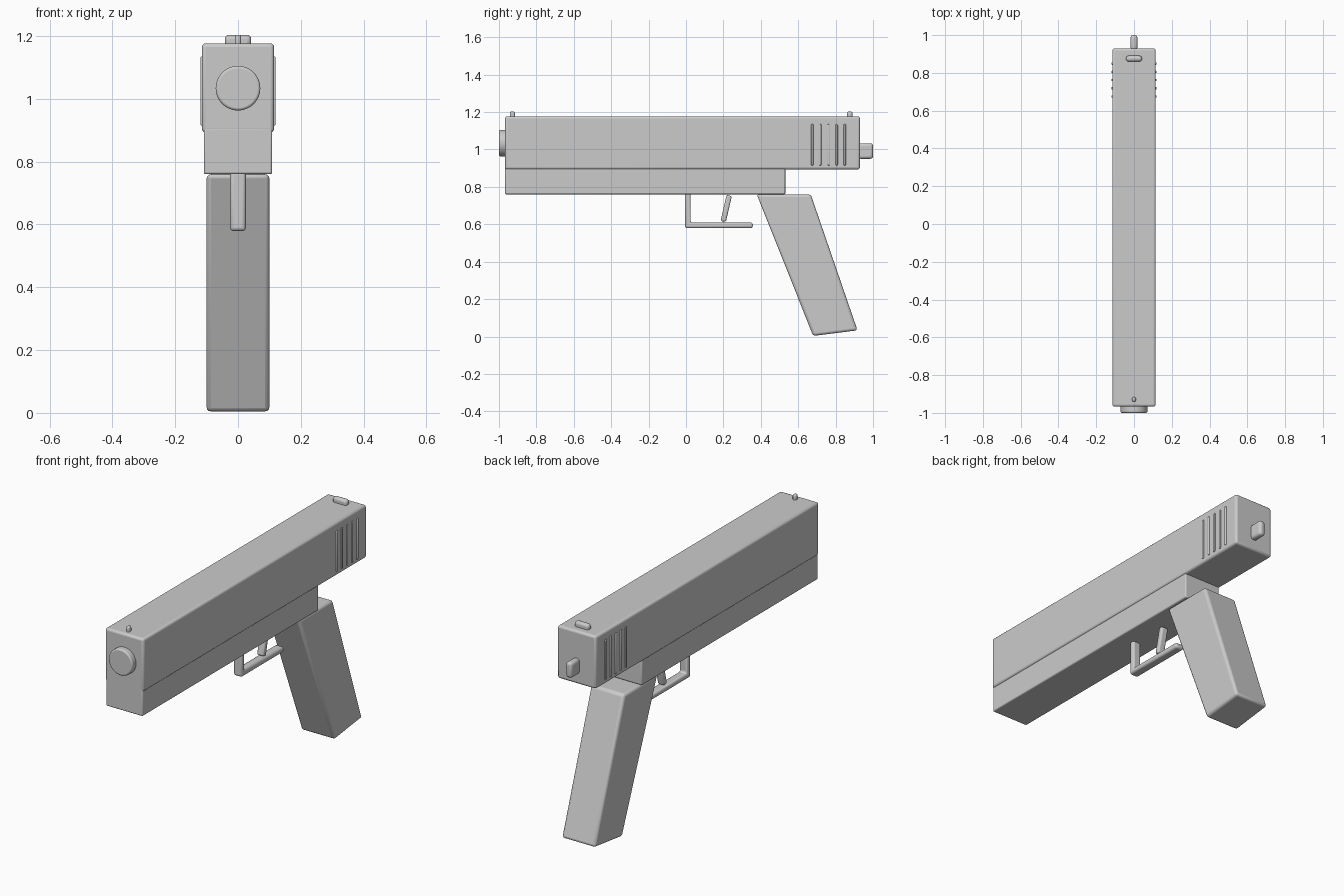
import bpy
import bmesh
import math

if "Cube" in bpy.data.objects:
    bpy.data.objects.remove(bpy.data.objects["Cube"], do_unlink=True)

grey = bpy.data.materials.new("plain_grey")
grey.use_nodes = True
COLOUR = (0.6, 0.6, 0.6, 1)
grey.diffuse_color = COLOUR
grey.node_tree.nodes["Principled BSDF"].inputs["Base Color"].default_value = COLOUR


def finish(name, bm, bevel, segments=3):
    """Turn a bmesh into a bevelled, smooth shaded object."""
    bmesh.ops.recalc_face_normals(bm, faces=bm.faces)
    mesh = bpy.data.meshes.new(name)
    bm.to_mesh(mesh)
    bm.free()
    mesh.materials.append(grey)
    obj = bpy.data.objects.new(name, mesh)
    bpy.context.collection.objects.link(obj)
    mod = obj.modifiers.new("rounded_edges", "BEVEL")
    mod.width = bevel
    mod.segments = segments
    mod.limit_method = "ANGLE"
    mod.angle_limit = math.radians(40)
    bpy.ops.object.select_all(action="DESELECT")
    obj.select_set(True)
    bpy.context.view_layer.objects.active = obj
    bpy.ops.object.shade_smooth_by_angle(angle=math.radians(35))
    return obj


def side_prism(name, outline, half_width, bevel, x=0):
    """Extrude a side outline of (y, z) points across x."""
    bm = bmesh.new()
    face = bm.faces.new([bm.verts.new((x - half_width, y, z)) for y, z in outline])
    extruded = bmesh.ops.extrude_face_region(bm, geom=[face])["geom"]
    verts = [v for v in extruded if isinstance(v, bmesh.types.BMVert)]
    bmesh.ops.translate(bm, verts=verts, vec=(2 * half_width, 0, 0))
    return finish(name, bm, bevel)


def box(name, half_width, y0, y1, z0, z1, bevel, x=0):
    outline = [(y0, z0), (y1, z0), (y1, z1), (y0, z1)]
    return side_prism(name, outline, half_width, bevel, x)


# Upper body and lower frame
box("slide", 0.115, -0.967, 0.93, 0.893, 1.177, 0.012)
box("frame", 0.109, -0.967, 0.531, 0.76, 0.91, 0.007)

# Slanted grip
side_prism("grip", [(0.378, 0.76), (0.667, 0.76), (0.917, 0.033), (0.68, 0.003)], 0.1, 0.014)

# Trigger guard and trigger
side_prism("trigger_guard", [(-0.005, 0.579), (0.357, 0.579), (0.357, 0.609),
                             (0.025, 0.609), (0.025, 0.77), (-0.005, 0.77)], 0.025, 0.011)
side_prism("trigger", [(0.185, 0.618), (0.213, 0.612), (0.245, 0.75), (0.217, 0.758)], 0.02, 0.009)

# Round muzzle disc
bm = bmesh.new()
bmesh.ops.create_cone(bm, cap_ends=True, segments=48, radius1=0.071, radius2=0.071, depth=0.05)
muzzle = finish("muzzle", bm, 0.008)
muzzle.rotation_euler.x = math.pi / 2
muzzle.location = (0, -0.975, 1.034)

# Rear knob and sights
box("rear_knob", 0.018, 0.92, 1.0, 0.95, 1.033, 0.014)
box("front_sight", 0.01, -0.941, -0.915, 1.16, 1.204, 0.009)
box("rear_sight", 0.042, 0.86, 0.891, 1.165, 1.204, 0.013)

# Grip ribs on both sides of the slide
for side, label in ((1, "left"), (-1, "right")):
    for i in range(5):
        y = 0.675 + i * 0.0435
        box(f"{label}_rib_{i + 1}", 0.006, y - 0.006, y + 0.006, 0.915, 1.135, 0.004, side * 0.114)
